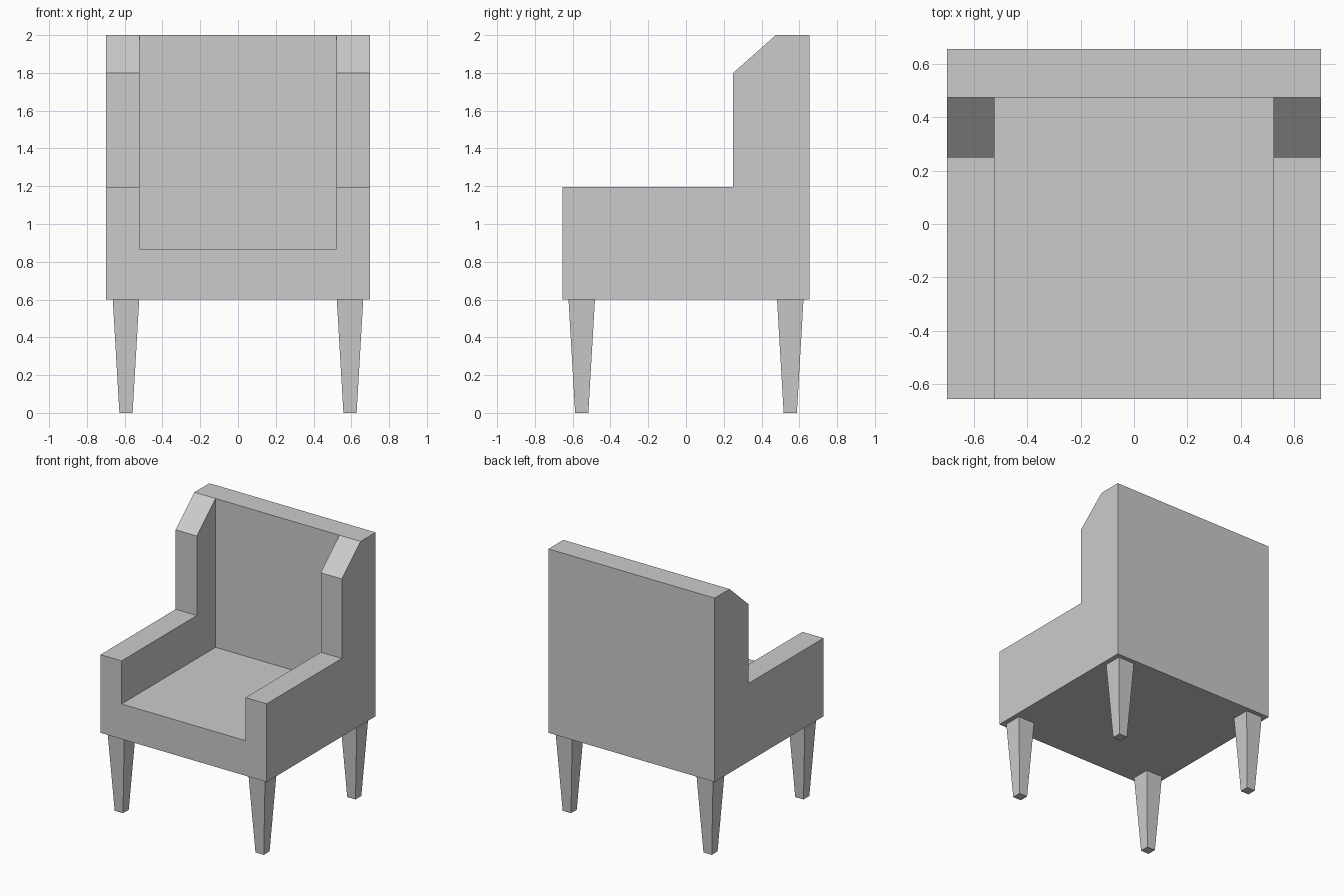
import bpy
import bmesh

cube = bpy.data.objects.get("Cube")
if cube:
    bpy.data.objects.remove(cube, do_unlink=True)

# Single plain grey
grey = bpy.data.materials.new("plain grey")
grey.use_nodes = True
colour = (0.6, 0.6, 0.6, 1)
grey.diffuse_color = colour
grey.node_tree.nodes["Principled BSDF"].inputs["Base Color"].default_value = colour


def make_object(name, bm):
    bmesh.ops.recalc_face_normals(bm, faces=bm.faces)
    mesh = bpy.data.meshes.new(name)
    bm.to_mesh(mesh)
    bm.free()
    mesh.materials.append(grey)
    obj = bpy.data.objects.new(name, mesh)
    bpy.context.scene.collection.objects.link(obj)
    return obj


def side_prism(name, profile, half_width):
    """Extrude a (y, z) side profile across x."""
    bm = bmesh.new()
    face = bm.faces.new([bm.verts.new((-half_width, y, z)) for y, z in profile])
    side = bmesh.ops.extrude_face_region(bm, geom=[face])
    verts = [v for v in side["geom"] if isinstance(v, bmesh.types.BMVert)]
    bmesh.ops.translate(bm, verts=verts, vec=(2 * half_width, 0, 0))
    return make_object(name, bm)


# Upholstered shell: armrests, wings and back share one side outline
DEPTH, BACK = 0.655, 0.475
shell = side_prism("chair_body", [
    (-DEPTH, 0.6), (DEPTH, 0.6), (DEPTH, 2.0), (BACK, 2.0),
    (0.25, 1.8), (0.25, 1.195), (-DEPTH, 1.195)], 0.7)

# Hollow out the sitting space
cutter = side_prism("seat_cutter", [
    (-1, 0.867), (BACK, 0.867), (BACK, 2.3), (-1, 2.3)], 0.522)
cutter.hide_render = True
cut = shell.modifiers.new("seat_space", 'BOOLEAN')
cut.operation = 'DIFFERENCE'
cut.solver = 'EXACT'
cut.object = cutter
bpy.context.view_layer.objects.active = shell
bpy.ops.object.modifier_apply(modifier=cut.name)
bpy.data.objects.remove(cutter, do_unlink=True)

# Four square tapered legs
for x_name, sx in (("left", 1), ("right", -1)):
    for y_name, sy in (("front", -1), ("back", 1)):
        bm = bmesh.new()
        bmesh.ops.create_cube(bm, size=1)
        for v in bm.verts:
            top = v.co.z > 0
            half = 0.07 if top else 0.035
            v.co.x = sx * 0.593 + (half if v.co.x > 0 else -half)
            v.co.y = sy * 0.552 + (half if v.co.y > 0 else -half)
            v.co.z = 0.6 if top else 0
        make_object(f"{y_name}_{x_name}_leg", bm)
